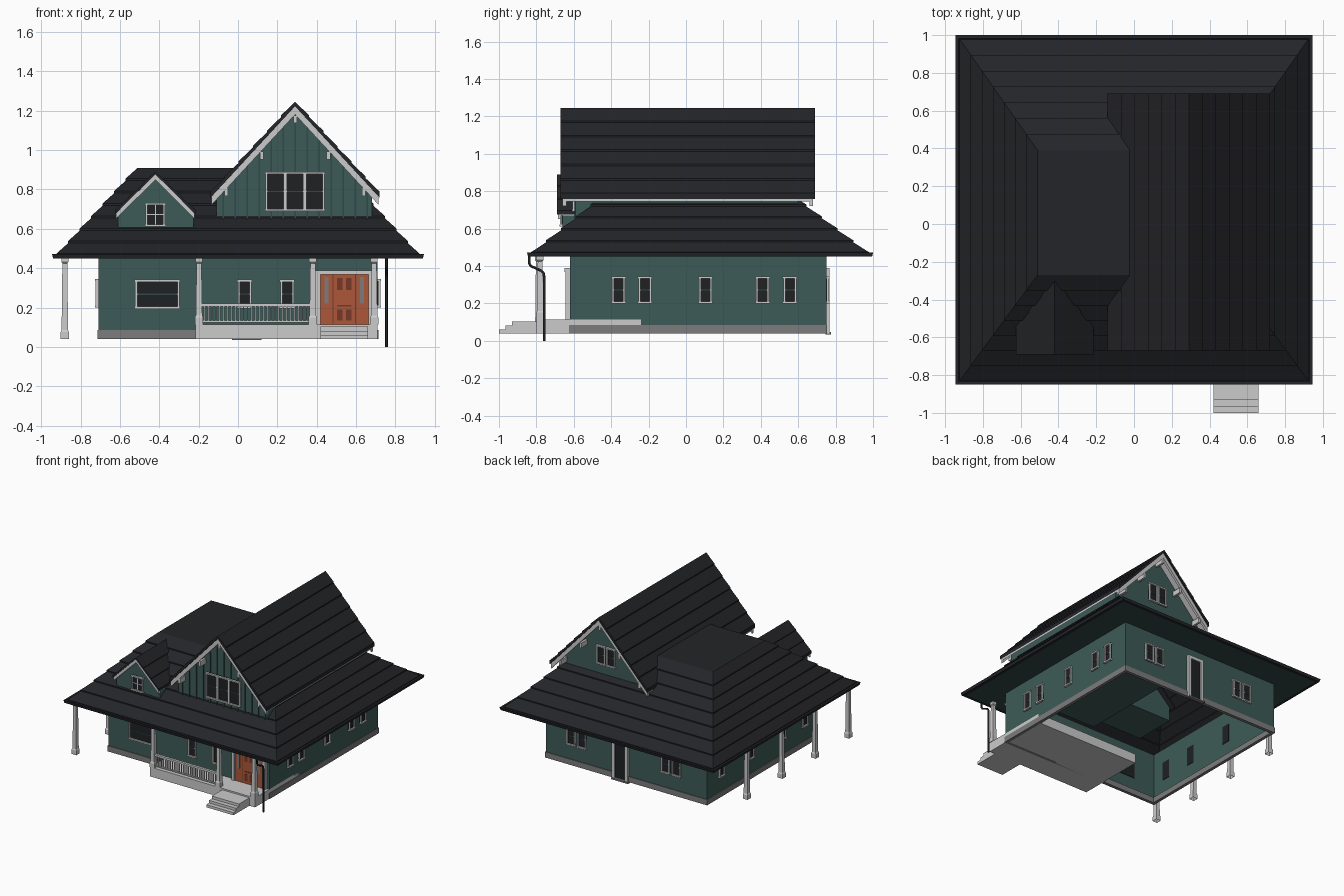
import bpy, bmesh
from mathutils import Vector

if "Cube" in bpy.data.objects:
    bpy.data.objects.remove(bpy.data.objects["Cube"])


def mat(name, c):
    m = bpy.data.materials.new(name)
    m.diffuse_color = (*c, 1)
    m.use_nodes = True
    m.node_tree.nodes["Principled BSDF"].inputs["Base Color"].default_value = m.diffuse_color
    return m


ROOF = mat("dark_shingle", (0.017, 0.018, 0.021))
GREEN = mat("green_siding", (0.046, 0.105, 0.096))
BATTEN = mat("dark_green", (0.03, 0.065, 0.06))
GLASS = mat("dark_glass", (0.014, 0.015, 0.016))
DOOR = mat("orange_wood", (0.42, 0.095, 0.04))
PANEL = mat("dark_wood", (0.18, 0.04, 0.02))
STONE = mat("grey_base", (0.2, 0.2, 0.2))
TRIM = mat("light_trim", (0.6, 0.6, 0.6))


def finish(name, bm, m):
    bmesh.ops.recalc_face_normals(bm, faces=bm.faces)
    me = bpy.data.meshes.new(name)
    bm.to_mesh(me)
    bm.free()
    if m:
        me.materials.append(m)
    ob = bpy.data.objects.new(name, me)
    bpy.context.collection.objects.link(ob)
    return ob


def boxes(name, spans, m=TRIM):
    """One object of many boxes, each (x0, x1, y0, y1, z0, z1)."""
    bm = bmesh.new()
    for x0, x1, y0, y1, z0, z1 in spans:
        vs = bmesh.ops.create_cube(bm, size=1)["verts"]
        bmesh.ops.scale(bm, vec=(x1 - x0, y1 - y0, z1 - z0), verts=vs)
        bmesh.ops.translate(bm, vec=((x0 + x1) / 2, (y0 + y1) / 2, (z0 + z1) / 2), verts=vs)
    return finish(name, bm, m)


def loft(name, rects, m, cap=False):
    """Skin between rectangles (x0, x1, y0, y1, z)."""
    bm = bmesh.new()
    loops = [[bm.verts.new(p) for p in ((a, c, z), (b, c, z), (b, d, z), (a, d, z))]
             for a, b, c, d, z in rects]
    for lo, hi in zip(loops, loops[1:]):
        for i in range(4):
            j = (i + 1) % 4
            bm.faces.new((lo[i], lo[j], hi[j], hi[i]))
    if cap:
        bm.faces.new(loops[-1])
    return finish(name, bm, m)


def prism(name, pts, y0, y1, m):
    """Profile in x, z extruded along y."""
    bm = bmesh.new()
    f = bm.faces.new([bm.verts.new((x, y0, z)) for x, z in pts])
    r = bmesh.ops.extrude_face_region(bm, geom=[f])
    vs = [v for v in r["geom"] if isinstance(v, bmesh.types.BMVert)]
    bmesh.ops.translate(bm, vec=(0, y1 - y0, 0), verts=vs)
    return finish(name, bm, m)


def chevron(name, cx, top, half, drop, thick, y0, y1, m, courses=1, lip=0.0):
    """Gable slab with a saw-tooth shingle profile."""
    left = []
    for i in range(courses):
        t, u = i / courses, (i + 1) / courses
        left += [(half * (1 - t), top - drop * (1 - t) + lip), (half * (1 - u), top - drop * (1 - u))]
    outer = [(cx - a, z) for a, z in left] + [(cx + a, z) for a, z in reversed(left[:-1])]
    under = [(cx + half, top - drop - thick), (cx, top - thick), (cx - half, top - drop - thick)]
    return prism(name, outer + under, y0, y1, m)


def on_wall(side, at, spans):
    """Turn (u0, u1, z0, z1, d0, d1) on a wall into world boxes."""
    out = []
    for u0, u1, z0, z1, d0, d1 in spans:
        s = -1 if side in "fl" else 1
        p, q = sorted((at + s * d0, at + s * d1))
        out.append((u0, u1, p, q, z0, z1) if side in "fb" else (p, q, u0, u1, z0, z1))
    return out


def window(name, side, at, u, z0, z1, w, panes=1, cross=False, t=0.011):
    a, b = u - w / 2, u + w / 2
    boxes(name + "_glass", on_wall(side, at, [(a, b, z0, z1, -0.004, 0.005)]), GLASS)
    bars = [(a, a + t, z0, z1, 0, 0.014), (b - t, b, z0, z1, 0, 0.014),
            (a - .003, b + .003, z0, z0 + t, 0, 0.017), (a - .003, b + .003, z1 - t, z1, 0, 0.017)]
    for i in range(1, panes):
        c = a + w * i / panes
        bars.append((c - t * .8, c + t * .8, z0, z1, 0, 0.014))
    boxes(name + "_frame", on_wall(side, at, bars))
    zm = (z0 + z1) / 2
    sash = [(a + t, b - t, zm - .003, zm + .003, 0, 0.008)]
    if cross:
        sash.append((u - .003, u + .003, z0, z1, 0, 0.008))
    boxes(name + "_sash", on_wall(side, at, sash), TRIM if cross else BATTEN)


# Ground floor shell, open below
loft("ground_walls", [(-.71, .71, -.62, .75, .08), (-.71, .71, -.62, .75, .46)], GREEN)
loft("base_skirt", [(-.69, .69, -.6, .73, .085), (-.69, .69, -.6, .73, .04), (-.715, .715, -.625, .755, .04),
                    (-.715, .715, -.625, .755, .085), (-.71, .71, -.62, .75, .085)], STONE)

# Hip roof in stepped courses, with soffit and gutter
def ring(t, up=0.0, out=0.0):
    e = .41 * t - out
    return (-.92 + e, .92 - e, -.825 + .555 * t - out, .975 - .585 * t + out, .465 + .445 * t + up)


N = 7
rings = []
for i in range(N):
    rings += [ring(i / N, 0.0, .003), ring(i / N, .009, .003), ring((i + 1) / N)]
loft("hip_roof", rings, ROOF, cap=True)
loft("soffit", [(-.93, .93, -.835, .985, .452), (-.71, .71, -.62, .75, .452)], BATTEN)
loft("gutter", [(-.92, .92, -.825, .975, .466), (-.928, .928, -.833, .983, .472), (-.945, .945, -.85, 1, .472),
                (-.94, .94, -.845, .995, .45), (-.915, .915, -.82, .97, .45)], ROOF)

# Large cross gable
CX = .29
prism("gable_walls", [(-.11, .46), (.68, .46), (.68, .80), (CX, 1.21), (-.11, .80)], -.59, .60, GREEN)
chevron("gable_roof", CX, 1.245, .43, .465, .022, -.67, .69, ROOF, 6, .009)
chevron("gable_soffit", CX, 1.224, .425, .46, .018, -.645, .665, None)
for n, y in (("front", -.66), ("back", .66)):
    chevron(n + "_bargeboard", CX, 1.223, .425, .46, .042, y, y + .02, TRIM)
brackets = []
for dx, z in ((-.35, .785), (-.17, .97), (0, 1.155), (.17, .97), (.35, .785)):
    for y0, y1 in ((-.655, -.585), (.595, .675)):
        brackets.append((CX + dx - .009, CX + dx + .009, y0, y1, z - .018, z + .022))
boxes("gable_brackets", brackets)
battens = []
for i in range(13):
    x = -.075 + i * .061
    battens.append((x - .004, x + .004, -.596, -.588, .6, 1.18 - abs(x - CX) * 1.07))
boxes("gable_battens", battens, BATTEN)
window("gable_window", "f", -.592, CX, .69, .89, .30, 3)
for k, x in enumerate((.238, .325)):
    window(f"gable_back_window_{k}", "b", .60, x, .83, .98, .076)

# Small front dormer
DX = -.42
prism("dormer_walls", [(-.61, .58), (-.225, .58), (-.225, .69), (DX, .872), (-.61, .69)], -.66, -.32, GREEN)
chevron("dormer_roof", DX, .89, .205, .2, .014, -.69, -.28, ROOF, 3, .006)
chevron("dormer_bargeboard", DX, .877, .2, .198, .028, -.685, -.668, TRIM)
chevron("dormer_soffit", DX, .877, .2, .198, .01, -.67, -.4, TRIM)
window("dormer_window", "f", -.66, DX, .612, .732, .10, cross=True)

# Ground floor windows
window("front_window", "f", -.62, -.41, .193, .342, .225)
for k, x in enumerate((.034, .25)):
    window(f"porch_window_{k}", "f", -.62, x, .195, .342, .07)
for k, y in enumerate((-.36, -.22, .105, .41, .555)):
    window(f"right_window_{k}", "r", .71, y, .2, .345, .07)
for k, y in enumerate((-.48, -.2, .2, .57)):
    window(f"left_window_{k}", "l", -.71, y, .2, .345, .07)
for k, x in enumerate((-.445, -.35, .39, .485)):
    window(f"back_window_{k}", "b", .75, x, .2, .345, .076)

# Back door
boxes("back_door", [(0, .11, .74, .757, .05, .37)], GLASS)
boxes("back_door_frame", [(-.02, .005, .74, .768, .04, .39), (.095, .12, .74, .768, .04, .39),
                          (-.02, .12, .74, .768, .365, .39)])
boxes("back_door_sill", [(-.03, .12, .745, .775, .034, .046)], STONE)

# Front door with panels and sidelights
DC = .54
boxes("front_door", [(.415, .665, -.635, -.61, .115, .37)], DOOR)
pan = [(DC + s * .023 - .013, DC + s * .023 + .013, -.638, -.63, a, b)
       for s in (-1, 1) for a, b in ((.135, .19), (.29, .35))]
pan += [(DC - .036, DC + .036, -.638, -.63, .205, .212)]
pan += [(DC + s * .057 - .002, DC + s * .057 + .002, -.638, -.63, .12, .37) for s in (-1, 1)]
boxes("door_panels", pan, PANEL)
boxes("door_sidelights", [(DC + s * .09 - .011, DC + s * .09 + .011, -.639, -.63, .22, .355) for s in (-1, 1)], STONE)
boxes("door_frame", [(.395, .418, -.645, -.61, .115, .385), (.662, .69, -.645, -.61, .115, .385),
                     (.39, .695, -.65, -.61, .368, .388)])

# Porch slab and steps
boxes("porch_slab", [(-.215, .71, -.80, -.24, .04, .115)], None)
boxes("porch_steps", [(.42, .66, -1 + .035 * i, -.79, .04 if i == 0 else .04 + .021 * i, .061 + .021 * i)
                      for i in range(3)], None)

# Tapered posts along porch and left side
def post(name, x, y, z):
    def sq(r, h):
        return (x - r, x + r, y - r, y + r, h)
    loft(name, [sq(.021, z), sq(.021, z + .035), sq(.0165, z + .045), sq(.0125, .425),
                sq(.018, .432), sq(.018, .455)], TRIM, cap=True)


for k, x in enumerate((-.198, .38, .692)):
    post(f"porch_post_{k}", x, -.78, .115)
for k, y in enumerate((-.79, -.37, .05, .49)):
    post(f"side_post_{k}", -.88, y, .04)

# Porch railing
boxes("porch_rails", [(-.19, .37, -.79, -.77, .205, .22), (-.19, .37, -.786, -.774, .124, .133)])
boxes("porch_balusters", [(-.172 + i * .02 - .0035, -.172 + i * .02 + .0035, -.784, -.777, .13, .208)
                          for i in range(27)])

# Downspout at the front right corner
cu = bpy.data.curves.new("downspout", "CURVE")
cu.dimensions = "3D"
cu.bevel_depth = .007
cu.bevel_resolution = 2
sp = cu.splines.new("POLY")
path = [(-.838, .455), (-.838, .415), (-.83, .4), (-.775, .375), (-.762, .362), (-.758, .34), (-.758, 0)]
sp.points.add(len(path) - 1)
for p, (y, z) in zip(sp.points, path):
    p.co = (.755, y, z, 1)
cu.materials.append(ROOF)
bpy.context.collection.objects.link(bpy.data.objects.new("downspout", cu))
